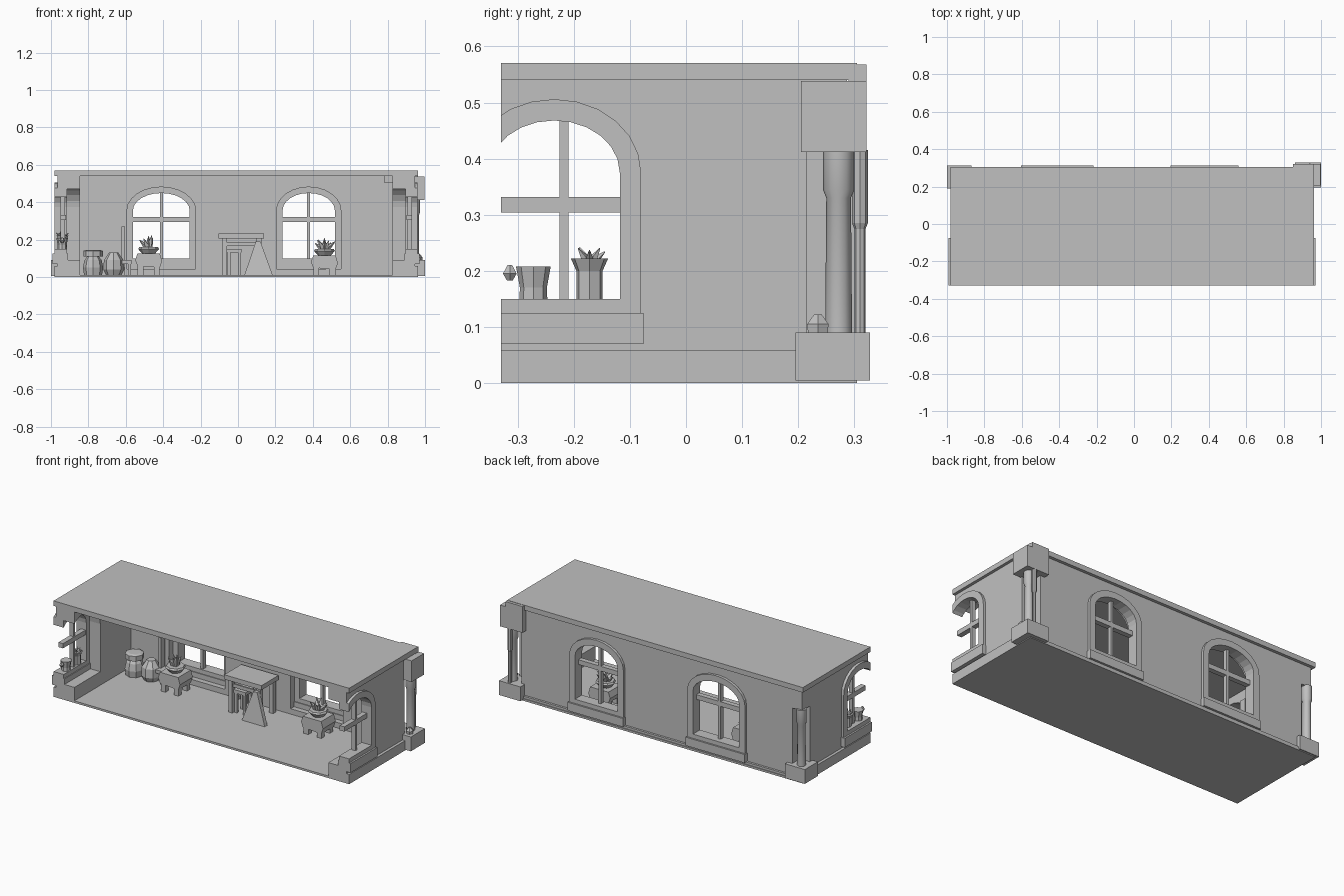
import bpy, bmesh, math, random
from mathutils import Matrix, Vector

random.seed(4)
if bpy.data.objects.get("Cube"):
    bpy.data.objects.remove(bpy.data.objects["Cube"])

GREY = (0.53, 0.53, 0.53, 1)
stone = bpy.data.materials.new("plain_grey")
stone.use_nodes = True
stone.diffuse_color = GREY
stone.node_tree.nodes["Principled BSDF"].inputs["Base Color"].default_value = GREY

CX = -0.01                       # middle of the room
OUT_X, IN_X = 0.955, 0.835       # half widths, outside and inside the walls
FRONT, IN_Y, OUT_Y = -0.33, 0.2, 0.287
CEIL = 0.54


def finish(name, bm, clip=False, smooth=False):
    """Turn a bmesh into a named object, trimmed at the open front if asked."""
    if clip:
        geom = bm.verts[:] + bm.edges[:] + bm.faces[:]
        cut = bmesh.ops.bisect_plane(bm, geom=geom, plane_co=(0, FRONT, 0),
                                     plane_no=(0, -1, 0), clear_outer=True)
        edges = [e for e in cut["geom_cut"] if isinstance(e, bmesh.types.BMEdge)]
        bmesh.ops.holes_fill(bm, edges=edges, sides=0)
    bmesh.ops.recalc_face_normals(bm, faces=bm.faces[:])
    mesh = bpy.data.meshes.new(name)
    bm.to_mesh(mesh)
    bm.free()
    mesh.materials.append(stone)
    obj = bpy.data.objects.new(name, mesh)
    bpy.context.collection.objects.link(obj)
    if smooth:
        bpy.ops.object.select_all(action="DESELECT")
        obj.select_set(True)
        bpy.context.view_layer.objects.active = obj
        bpy.ops.object.shade_smooth_by_angle(angle=math.radians(40))
    return obj


def add_box(bm, x0, x1, y0, y1, z0, z1):
    mid = Vector(((x0 + x1) / 2, (y0 + y1) / 2, (z0 + z1) / 2))
    size = Matrix.Diagonal((x1 - x0, y1 - y0, z1 - z0, 1))
    bmesh.ops.create_cube(bm, size=1, matrix=Matrix.Translation(mid) @ size)


def boxes(name, *bounds):
    bm = bmesh.new()
    for b in bounds:
        add_box(bm, *b)
    return finish(name, bm)


def turned(name, profile, x, y, sides=10, smooth=False):
    """Stack of rings from (radius, height) pairs, capped at both ends."""
    bm = bmesh.new()
    rings = []
    for r, z in profile:
        rings.append([bm.verts.new((x + r * math.cos(a), y + r * math.sin(a), z))
                      for a in [2 * math.pi * i / sides for i in range(sides)]])
    for low, high in zip(rings, rings[1:]):
        for i in range(sides):
            j = (i + 1) % sides
            bm.faces.new((low[i], low[j], high[j], high[i]))
    bm.faces.new(rings[0])
    bm.faces.new(rings[-1])
    return finish(name, bm, smooth=smooth)


def prism(name, points, place, d0, d1):
    """Extrude a (u, z) outline between two depths through a placing function."""
    bm = bmesh.new()
    a = [bm.verts.new(place(u, d0, z)) for u, z in points]
    b = [bm.verts.new(place(u, d1, z)) for u, z in points]
    bm.faces.new(a)
    bm.faces.new(b)
    for i in range(len(a)):
        j = (i + 1) % len(a)
        bm.faces.new((a[i], a[j], b[j], b[i]))
    return finish(name, bm)


def arch(w, bottom, spring, rise, n=12):
    curve = [(w * math.cos(math.pi * i / n), spring + rise * math.sin(math.pi * i / n))
             for i in range(n + 1)]
    return [(-w, bottom), (w, bottom)] + curve


def window(name, place, w, bottom, spring, top, bar_z, sill, bar_u):
    """Arched surround, glazing bars and sill; returns the cutter for the wall."""
    t = 0.038
    outer = arch(w, bottom, spring, top - spring)
    inner = arch(w - t, bottom + 0.025, spring, top - spring - t)
    bm = bmesh.new()
    loops = [[bm.verts.new(place(u, d, z)) for u, z in pts]
             for pts, d in ((outer, 0.016), (inner, 0.016), (inner, -0.05), (outer, -0.05))]
    for k in range(4):
        a, b = loops[k], loops[(k + 1) % 4]
        for i in range(len(a)):
            j = (i + 1) % len(a)
            bm.faces.new((a[i], a[j], b[j], b[i]))
    finish(name + "_surround", bm, clip=True)
    # glazing bars and sill, given as u, depth and height ranges
    for part, (u0, u1, d0, d1, z0, z1) in {
            "upright_bar": (bar_u - 0.008, bar_u + 0.008, -0.04, -0.015, bottom, top - t),
            "cross_bar": (t - w, w - t, -0.045, -0.015, bar_z, bar_z + 0.028),
            "sill": (-w - 0.004, w + 0.004, -0.055, 0.026, bottom - sill, bottom)}.items():
        p, q = place(u0, d0, z0), place(u1, d1, z1)
        lo, hi = [min(c) for c in zip(p, q)], [max(c) for c in zip(p, q)]
        bm = bmesh.new()
        add_box(bm, lo[0], hi[0], lo[1], hi[1], lo[2], hi[2])
        finish(name + "_" + part, bm, clip=True)
    return prism("cutter", arch(w - 0.006, bottom - sill * 0.6, spring, top - spring - 0.006),
                 place, -0.2, 0.1)


# windows
cutters = []
for name, x, w in (("back_right_window", -0.41, 0.19), ("back_left_window", 0.378, 0.178)):
    cutters.append(window(name, lambda u, d, z, x=x: (x + u, OUT_Y + d, z),
                          w, 0.074, 0.355, 0.487, 0.294, 0.05, 0))
for name, s in (("right_side_window", -1), ("left_side_window", 1)):
    cutters.append(window(name, lambda u, d, z, s=s: (CX + s * (OUT_X + d), -0.235 + u, z),
                          0.155, 0.125, 0.375, 0.506, 0.304, 0.055, 0.018))
# corner recesses for the columns
for s in (-1, 1):
    a, b = sorted((CX + s * 0.89, CX + s * 1.1))
    cutters.append(boxes("cutter", (a, b, 0.215, 0.4, 0.06, 0.42)))

# walls as one U-shaped shell, cut by the openings
plan = [(CX - OUT_X, FRONT), (CX - OUT_X, OUT_Y), (CX + OUT_X, OUT_Y), (CX + OUT_X, FRONT),
        (CX + IN_X, FRONT), (CX + IN_X, IN_Y), (CX - IN_X, IN_Y), (CX - IN_X, FRONT)]
walls = prism("walls", plan, lambda x, z, y: (x, y, z), 0.005, CEIL + 0.005)
for c in cutters:
    mod = walls.modifiers.new("opening", "BOOLEAN")
    mod.operation, mod.solver, mod.object = "DIFFERENCE", "EXACT", c
cut_mesh = bpy.data.meshes.new_from_object(
    walls.evaluated_get(bpy.context.evaluated_depsgraph_get()))
walls.modifiers.clear()
walls.data = cut_mesh
for c in cutters:
    bpy.data.objects.remove(c)

# roof, floor and plinth
L, R = CX - 0.972, CX + 0.972
boxes("roof", (L, R, FRONT, 0.305, CEIL, 0.57))
boxes("floor", (L, R, FRONT, 0.305, 0, 0.012))
boxes("plinth", (L, CX - IN_X, FRONT, 0.285, 0, 0.058), (CX + IN_X, R, FRONT, 0.285, 0, 0.058),
      (L, R, 0.25, 0.3, 0, 0.025))
boxes("ceiling_beam", (0.78, CX + IN_X, -0.1, IN_Y, 0.505, CEIL))

# corner columns with their blocks
boxes("left_column_base", (0.86, 1.0, 0.195, 0.328, 0.005, 0.09))
boxes("left_column_block", (0.85, 0.998, 0.205, 0.322, 0.412, 0.538))
boxes("left_column_cap", (0.85, R, 0.29, 0.322, 0.535, 0.568))
boxes("right_column_base", (-1.0, -0.87, 0.19, 0.312, 0.005, 0.09))
for name, x in (("left_column", 0.945), ("right_column", -0.95)):
    turned(name, [(0.024, 0.085), (0.022, 0.33), (0.028, 0.345), (0.028, 0.425)],
           x, 0.272, 12, True)
turned("corner_pipe", [(0.01, 0.085), (0.01, 0.275), (0.014, 0.285), (0.014, 0.415)], 0.94, 0.31, 8)
turned("corner_pebble", [(0.02, 0.088), (0.022, 0.105), (0.008, 0.122)], 0.965, 0.235, 6)


def leaves(name, x, y, z, size, count):
    bm = bmesh.new()
    for i in range(count):
        turn = Matrix.Rotation(2 * math.pi * i / count, 4, "Z")
        tilt = Matrix.Rotation(random.uniform(0.15, 1.0), 4, "Y")
        h = size * random.uniform(0.85, 1.1)
        m = Matrix.Translation((x, y, z)) @ turn @ tilt @ Matrix.Translation((0, 0, h / 2))
        bmesh.ops.create_cone(bm, cap_ends=True, segments=4, radius1=size * 0.3,
                              radius2=0.001, depth=h, matrix=m)
    finish(name, bm)


# two cloth-covered plant stands
for name, x, y, h in (("right_plant_stand", -0.478, 0.095, 0.1),
                      ("left_plant_stand", 0.462, 0.095, 0.09)):
    boxes(name + "_legs", *[(x + sx * 0.043 - 0.015, x + sx * 0.043 + 0.015,
                             y + sy * 0.04 - 0.015, y + sy * 0.04 + 0.015, 0.01, h)
                            for sx in (-1, 1) for sy in (-1, 1)])
    prism(name + "_cloth", [(-0.06, h - 0.04), (0.06, h - 0.05), (0.072, h - 0.015),
                            (0.06, h + 0.025), (-0.06, h + 0.025), (-0.072, h - 0.01)],
          lambda u, d, z: (x + u, y + d, z), -0.06, 0.06)
    turned(name + "_bowl", [(0.03, h + 0.02), (0.056, h + 0.05), (0.05, h + 0.06)], x, y, 8)
    leaves(name + "_leaves", x, y, h + 0.05, 0.075, 8)

# work table with a hanging cloth
boxes("table_top", (-0.105, 0.14, 0.02, 0.18, 0.205, 0.232))
boxes("table_frame", *[(x, x + 0.026, y, y + 0.026, 0.01, 0.21)
                       for x in (-0.085, 0.1) for y in (0.03, 0.15)],
      (-0.075, 0.11, 0.035, 0.045, 0.165, 0.185), (-0.08, -0.07, 0.04, 0.16, 0.06, 0.08))
boxes("table_stool", (-0.06, 0.02, 0.04, 0.12, 0.13, 0.15),
      *[(x, x + 0.016, y, y + 0.016, 0.01, 0.135) for x in (-0.055, 0.0) for y in (0.045, 0.1)])
prism("hanging_cloth", [(0.035, 0.012), (0.185, 0.012), (0.12, 0.19), (0.095, 0.19)],
      lambda u, d, z: (u, d + 0.12 * z, z), -0.015, 0.01)

# barrels, jar and chair by the right wall
turned("barrel", [(0.048, 0.01), (0.054, 0.05), (0.046, 0.09), (0.03, 0.112)], -0.775, 0.135, 8)
turned("barrel_lid", [(0.052, 0.11), (0.052, 0.14), (0.035, 0.145)], -0.775, 0.135, 8)
turned("round_jar", [(0.04, 0.01), (0.055, 0.04), (0.052, 0.09), (0.025, 0.13)], -0.665, 0.135, 8)
boxes("chair", (-0.62, -0.57, 0.11, 0.18, 0.07, 0.09), (-0.622, -0.605, 0.14, 0.18, 0.01, 0.27),
      (-0.588, -0.572, 0.11, 0.13, 0.01, 0.075))

# pots on the right side sill
X = -0.94
turned("wide_pot", [(0.026, 0.124), (0.024, 0.17), (0.031, 0.208)], X, -0.272, 8)
turned("tall_pot", [(0.024, 0.124), (0.024, 0.2), (0.034, 0.222)], X, -0.172, 7)
leaves("tall_pot_leaves", X, -0.172, 0.21, 0.04, 6)
turned("sill_fruit", [(0.006, 0.183), (0.014, 0.195), (0.005, 0.21)], X, -0.314, 6)
